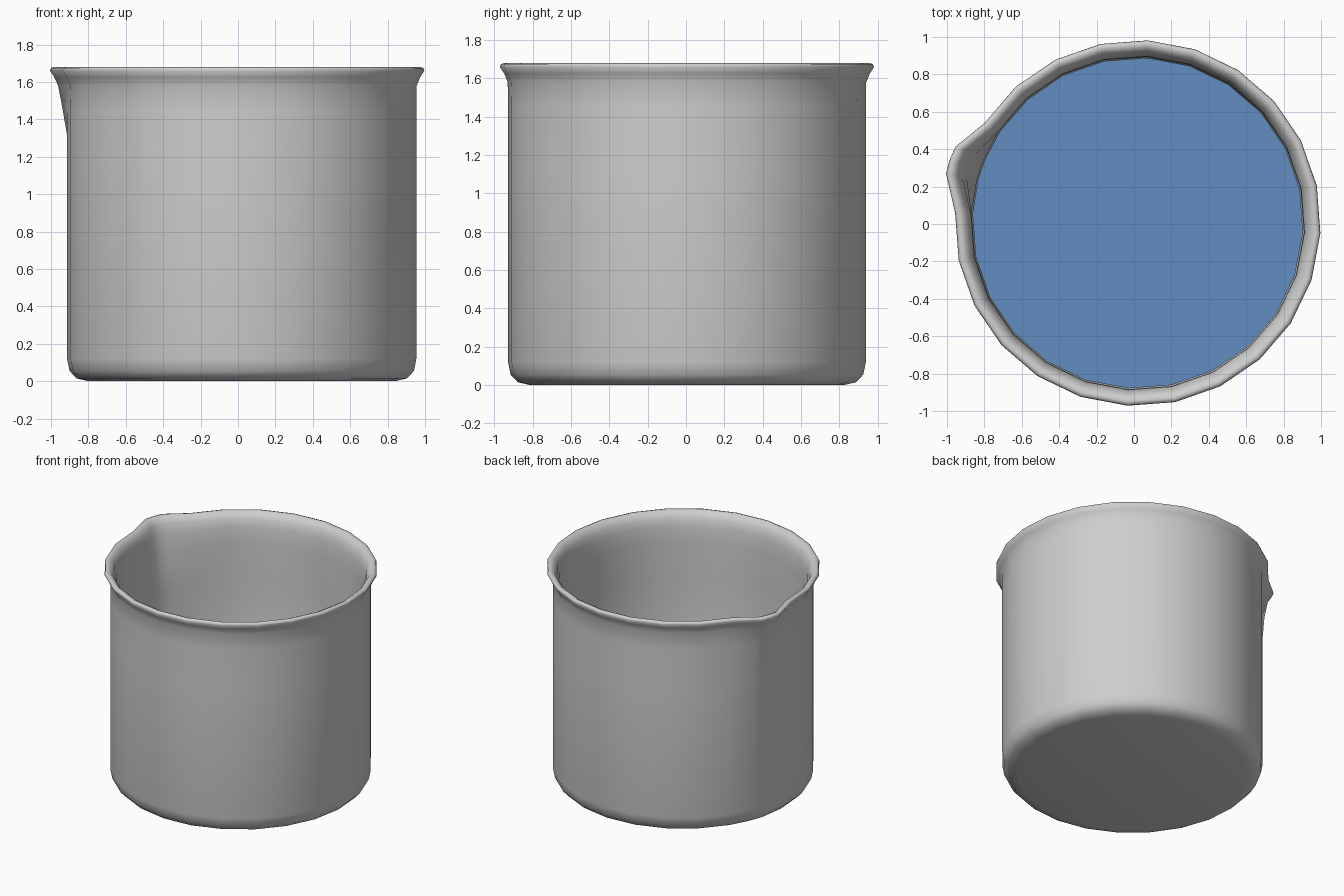
import bpy, bmesh, math

cube = bpy.data.objects.get("Cube")
if cube:
    bpy.data.objects.remove(cube, do_unlink=True)

CENTRE = (0.02, 0.005)
SPOUT = {157.3: 0.95, 161.8: 1.0, 165.5: 0.97}   # share of the spout push per column
SPOUT_PUSH = 0.083
# column angles: a regular ring plus extra columns that round the spout
ANGLES = sorted({round(15 * k - 3.2, 1) for k in range(24)} | set(SPOUT))


def material(name, colour):
    mat = bpy.data.materials.new(name)
    mat.use_nodes = True
    mat.diffuse_color = (*colour, 1)
    bsdf = mat.node_tree.nodes["Principled BSDF"]
    bsdf.inputs["Base Color"].default_value = (*colour, 1)
    bsdf.inputs["Roughness"].default_value = 0.5
    return mat


def push(angle, z):
    """Outward bulge of the pouring spout, growing towards the rim."""
    if z < 1.15:
        return 0
    rise = min((z - 1.15) / 0.45, 1)
    return SPOUT.get(angle, 0) * SPOUT_PUSH * rise


def lathe(name, profile, mat, smooth_angle):
    """Turn a profile that starts and ends on the axis into a closed solid."""
    bm = bmesh.new()
    cx, cy = CENTRE
    rings = []
    for r, z in profile:
        ring = []
        for a in ANGLES:
            t = math.radians(a)
            d = r + push(a, z)
            ring.append(bm.verts.new((cx + d * math.cos(t), cy + d * math.sin(t), z)))
        rings.append(ring)
    n = len(ANGLES)
    for low, high in zip(rings, rings[1:]):
        for i in range(n):
            j = (i + 1) % n
            bm.faces.new((low[i], low[j], high[j], high[i]))
    bm.faces.new(rings[0][::-1])
    bm.faces.new(rings[-1])
    bmesh.ops.recalc_face_normals(bm, faces=bm.faces[:])
    mesh = bpy.data.meshes.new(name)
    bm.to_mesh(mesh)
    bm.free()
    mesh.materials.append(mat)
    obj = bpy.data.objects.new(name, mesh)
    bpy.context.collection.objects.link(obj)
    bpy.ops.object.select_all(action='DESELECT')
    obj.select_set(True)
    bpy.context.view_layer.objects.active = obj
    bpy.ops.object.shade_smooth_by_angle(angle=math.radians(smooth_angle))
    return obj


glass = material("grey_glass", (0.62, 0.62, 0.62))
blue = material("blue_liquid", (0.12, 0.27, 0.53))

# beaker wall: outside going up, over the flared rim, then down the inside
outside = [(0.82, 0), (0.885, 0.015), (0.922, 0.055), (0.935, 0.12),
           (0.935, 1.15), (0.935, 1.45), (0.937, 1.58)]
rim = [(0.955, 1.625), (0.978, 1.66), (0.972, 1.675), (0.955, 1.68),
       (0.93, 1.668), (0.907, 1.63)]
inside = [(0.893, 1.57), (0.89, 1.45), (0.89, 1.15), (0.89, 0.15),
          (0.87, 0.08), (0.8, 0.045)]
lathe("beaker", outside + rim + inside, glass, 60)

# liquid resting inside the beaker
lathe("liquid", [(0.795, 0.05), (0.865, 0.085), (0.885, 0.15), (0.885, 0.7)], blue, 50)
